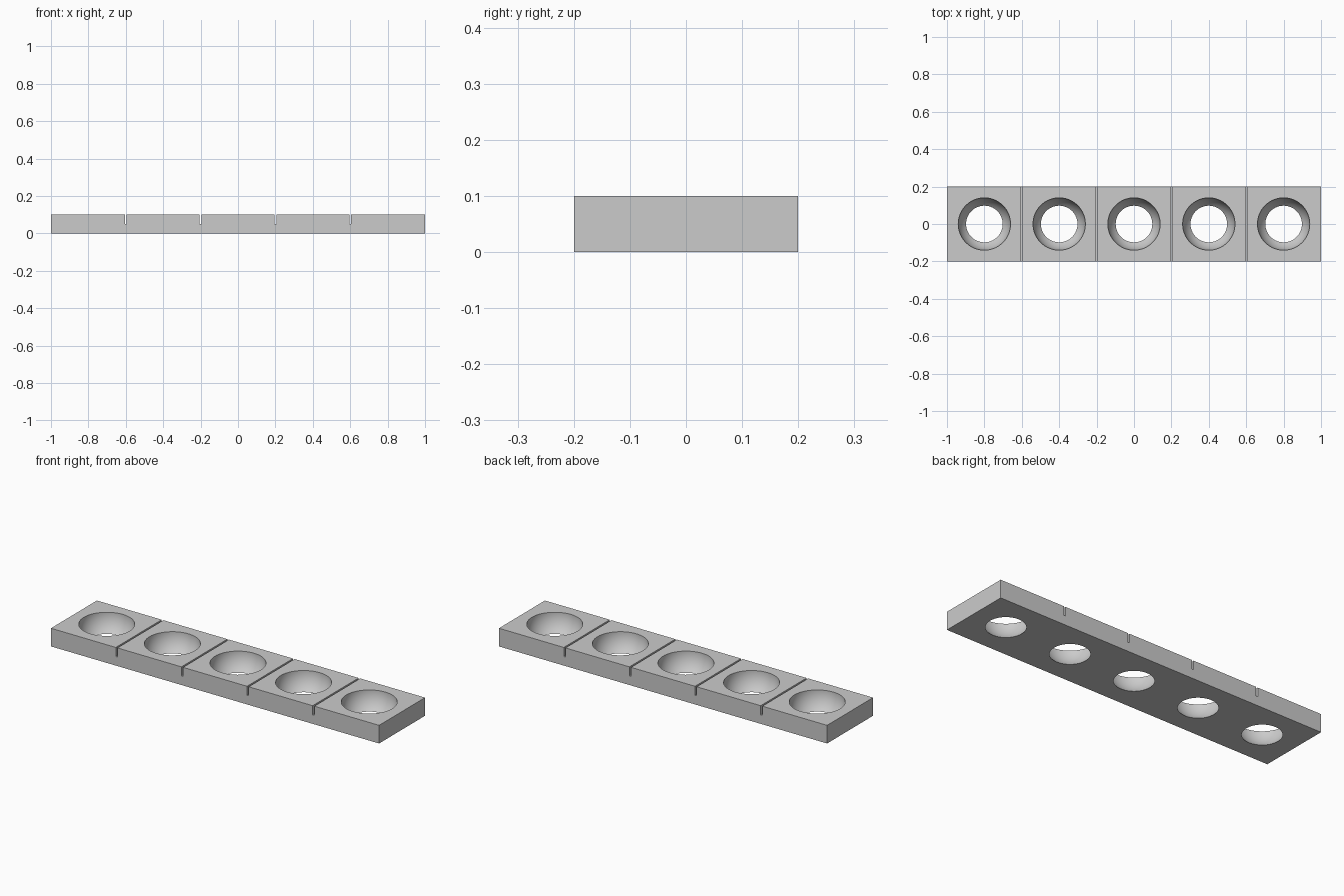
import bpy

if "Cube" in bpy.data.objects:
    bpy.data.objects.remove(bpy.data.objects["Cube"], do_unlink=True)

# Single grey material
grey = bpy.data.materials.new("plain_grey")
grey.use_nodes = True
colour = (0.6, 0.6, 0.6, 1)
grey.diffuse_color = colour
grey.node_tree.nodes["Principled BSDF"].inputs["Base Color"].default_value = colour

CELL, DEPTH, HEIGHT, COUNT = 0.4, 0.4, 0.1, 5
BOWL_RADIUS, SLOT_WIDTH, SLOT_DEPTH = 0.14, 0.01, 0.05


def box(name, centre, size):
    bpy.ops.mesh.primitive_cube_add(size=1, location=centre)
    obj = bpy.context.object
    obj.name = name
    obj.scale = size
    bpy.ops.object.transform_apply(location=False, rotation=False, scale=True)
    obj.data.materials.append(grey)
    return obj


def cut(target, cutter):
    mod = target.modifiers.new("cut", "BOOLEAN")
    mod.operation = "DIFFERENCE"
    mod.solver = "EXACT"
    mod.object = cutter
    bpy.context.view_layer.objects.active = target
    bpy.ops.object.modifier_apply(modifier=mod.name)
    bpy.data.objects.remove(cutter, do_unlink=True)


# Long flat bar
bar = box("holder_bar", (0, 0, HEIGHT / 2), (CELL * COUNT, DEPTH, HEIGHT))

# Round seats, open at the bottom
for i in range(COUNT):
    x = (i - (COUNT - 1) / 2) * CELL
    bpy.ops.mesh.primitive_uv_sphere_add(
        segments=64, ring_count=33, radius=BOWL_RADIUS, location=(x, 0, HEIGHT))
    ball = bpy.context.object
    ball.data.materials.append(grey)
    cut(bar, ball)

# Narrow snap grooves between the cells
for i in range(1, COUNT):
    x = (i - COUNT / 2) * CELL
    cut(bar, box("groove_cutter", (x, 0, HEIGHT),
                 (SLOT_WIDTH, DEPTH * 2, SLOT_DEPTH * 2)))

# Smooth bowls with crisp rims
bpy.ops.object.select_all(action="DESELECT")
bar.select_set(True)
bpy.context.view_layer.objects.active = bar
bpy.ops.object.shade_smooth_by_angle(angle=0.5)
